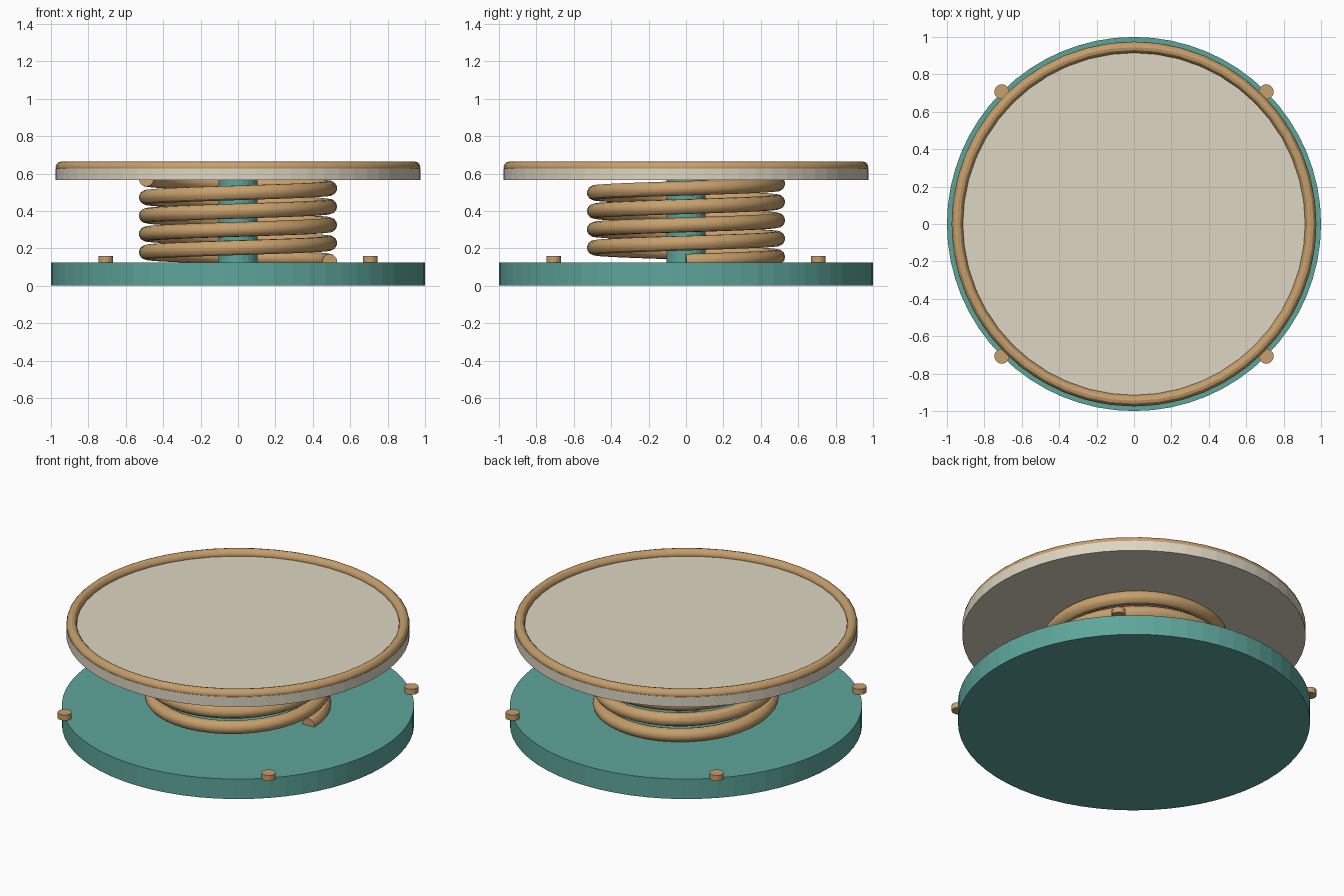
import bpy
from math import pi, cos, sin

cube = bpy.data.objects.get("Cube")
if cube:
    bpy.data.objects.remove(cube, do_unlink=True)


def material(name, rgb):
    mat = bpy.data.materials.new(name)
    mat.use_nodes = True
    mat.diffuse_color = (*rgb, 1)
    mat.node_tree.nodes["Principled BSDF"].inputs["Base Color"].default_value = (*rgb, 1)
    return mat


teal = material("teal", (0.11, 0.38, 0.33))
cream = material("cream", (0.73, 0.67, 0.54))
tan = material("tan", (0.57, 0.35, 0.15))


def finish(name, mat):
    obj = bpy.context.object
    obj.name = name
    obj.data.materials.append(mat)
    return obj


def disc(name, radius, bottom, top, mat, sides=64, x=0, y=0):
    bpy.ops.mesh.primitive_cylinder_add(
        vertices=sides, radius=radius, depth=top - bottom,
        location=(x, y, (bottom + top) / 2))
    return finish(name, mat)


BASE_TOP, PLATE_BOTTOM, PLATE_TOP = 0.125, 0.565, 0.628

# Base, central post and top plate
disc("base", 1.0, 0, BASE_TOP, teal)
disc("center_post", 0.105, BASE_TOP, PLATE_BOTTOM, teal, 24)
disc("top_plate", 0.975, PLATE_BOTTOM, PLATE_TOP, cream)

# Rounded rim on the plate
bpy.ops.mesh.primitive_torus_add(
    major_radius=0.945, minor_radius=0.03, major_segments=48,
    minor_segments=12, location=(0, 0, 0.634))
finish("plate_rim", tan)
bpy.ops.object.shade_smooth_by_angle()

# Pegs on the edge of the base
for i, side_x in enumerate((-1, 1)):
    for j, side_y in enumerate((-1, 1)):
        disc(("right", "left")[i] + ("_front", "_back")[j] + "_peg",
             0.04, BASE_TOP, 0.16, tan, 16,
             side_x * cos(pi / 4), side_y * sin(pi / 4))

# Coil spring: a helix curve with a round section
TURNS, STEPS, COIL_RADIUS = 4.5, 40, 0.49
curve = bpy.data.curves.new("coil_spring", "CURVE")
curve.dimensions = "3D"
curve.bevel_depth = 0.04
curve.bevel_resolution = 4
curve.use_fill_caps = True
count = int(TURNS * STEPS)
path = curve.splines.new("POLY")
path.points.add(count)
for i, point in enumerate(path.points):
    angle = 2 * pi * i / STEPS
    height = 0.13 + (PLATE_BOTTOM - BASE_TOP) * i / count
    point.co = (COIL_RADIUS * cos(angle), COIL_RADIUS * sin(angle), height, 1)
path.use_smooth = True
spring = bpy.data.objects.new("coil_spring", curve)
bpy.context.collection.objects.link(spring)
curve.materials.append(tan)

# Turn the spring into a mesh with sharp cut ends
bpy.ops.object.select_all(action="DESELECT")
spring.select_set(True)
bpy.context.view_layer.objects.active = spring
bpy.ops.object.convert(target="MESH")
bpy.ops.object.shade_smooth_by_angle()
